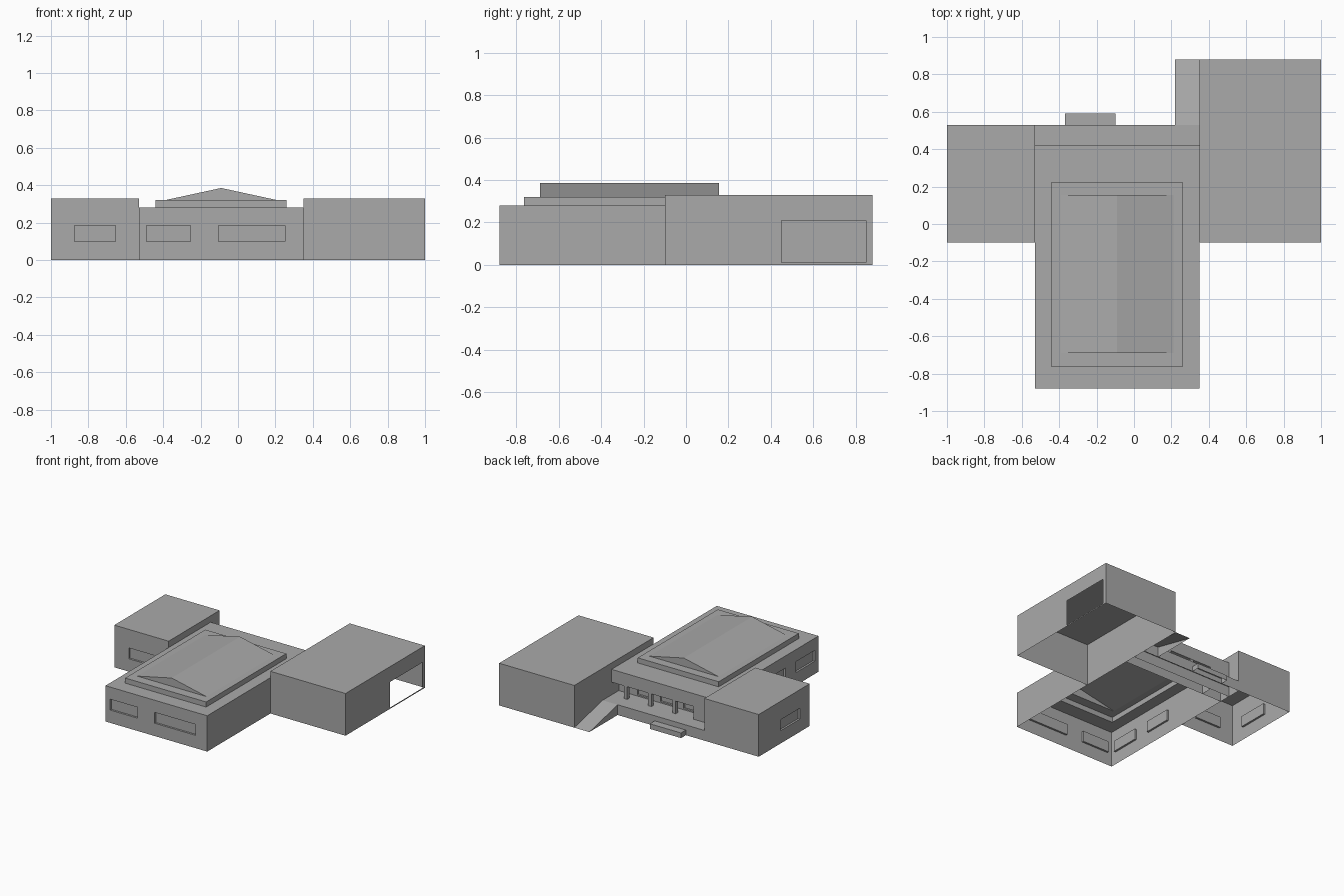
import bpy
from mathutils import Vector

if "Cube" in bpy.data.objects:
    bpy.data.objects.remove(bpy.data.objects["Cube"])

GREY = (0.4, 0.4, 0.4, 1)
mat = bpy.data.materials.new("plain_grey")
mat.use_nodes = True
mat.diffuse_color = GREY
mat.node_tree.nodes["Principled BSDF"].inputs["Base Color"].default_value = GREY


def add_mesh(name, verts, faces):
    mesh = bpy.data.meshes.new(name)
    mesh.from_pydata([tuple(v) for v in verts], [], faces)
    mesh.materials.append(mat)
    ob = bpy.data.objects.new(name, mesh)
    bpy.context.collection.objects.link(ob)
    return ob


def quads(name, polys):
    """Build one object from a list of separate polygons."""
    verts, faces = [], []
    for poly in polys:
        faces.append(list(range(len(verts), len(verts) + len(poly))))
        verts += poly
    return add_mesh(name, verts, faces)


def wall(name, a, b, top, windows=(), doors=(), depth=0.015):
    """Wall from a to b, outside on the right; windows are recessed, doors open.
    Openings are (start, end, low, high), measured along the wall and in z."""
    a, b = Vector((*a, 0)), Vector((*b, 0))
    along = (b - a).normalized()
    inward = Vector((-along.y, along.x, 0)) * depth
    up = Vector((0, 0, 1))
    openings = list(windows) + list(doors)
    us = sorted({0, (b - a).length, *[u for o in openings for u in o[:2]]})
    zs = sorted({0, top, *[z for o in openings for z in o[2:]]})

    def rect(u0, u1, z0, z1):
        return [a + along * u + up * z
                for u, z in ((u0, z0), (u1, z0), (u1, z1), (u0, z1))]

    polys = []
    for u0, u1 in zip(us, us[1:]):
        for z0, z1 in zip(zs, zs[1:]):
            u, z = (u0 + u1) / 2, (z0 + z1) / 2
            if not any(o[0] < u < o[1] and o[2] < z < o[3] for o in openings):
                polys.append(rect(u0, u1, z0, z1))
    for o in windows:
        outer = rect(*o)
        inner = [p + inward for p in outer]
        polys.append(inner)
        for i in range(4):
            j = (i + 1) % 4
            polys.append([outer[i], outer[j], inner[j], inner[i]])
    return quads(name, polys)


def rect_at(x0, x1, y0, y1, z):
    return [Vector(p) for p in ((x0, y0, z), (x1, y0, z), (x1, y1, z), (x0, y1, z))]


def box(name, x0, x1, y0, y1, z0, z1):
    low, high = rect_at(x0, x1, y0, y1, z0), rect_at(x0, x1, y0, y1, z1)
    sides = [[low[i], low[(i + 1) % 4], high[(i + 1) % 4], high[i]] for i in range(4)]
    return quads(name, [high] + sides)


def wing(name, x0, x1, y0, y1, top, windows, doors):
    """Hollow block, open below; openings are keyed by side."""
    c = [(x0, y0), (x1, y0), (x1, y1), (x0, y1)]
    for i, side in enumerate(("front", "right", "back", "left")):
        wall(f"{name}_{side}_wall", c[i], c[(i + 1) % 4], top,
             windows.get(side, ()), doors.get(side, ()))
    quads(f"{name}_roof", [rect_at(x0, x1, y0, y1, top)])


# Main dimensions
L, R, FRONT, BACK, INNER = -0.53, 0.35, -0.88, 0.42, -0.10
HALL, WING = 0.28, 0.33
SILL, HEAD = 0.10, 0.185
DECK, LINTEL, PORCH = 0.08, 0.18, 0.33

# Side wings
wing("small_wing", -1, L, INNER, 0.53, WING,
     {"front": [(0.125, 0.345, SILL, HEAD)],
      "left": [(0.27, 0.51, SILL, HEAD)]}, {})
wing("large_wing", R, 1, INNER, 0.88, WING, {},
     {"right": [(0.55, 0.95, 0.01, 0.21)]})

# Hall walls
wall("hall_front_wall", (L, FRONT), (R, FRONT), HALL,
     [(0.04, 0.275, SILL, HEAD), (0.425, 0.78, SILL, HEAD)])
wall("hall_right_wall", (R, FRONT), (R, INNER), HALL)
wall("hall_left_wall", (L, INNER), (L, FRONT), HALL,
     [(0.15, 0.37, SILL, HEAD), (0.505, 0.735, SILL, HEAD)])

# Recessed porch on the back: fascia, glazed wall, ceiling, pier and columns
wall("porch_fascia", (R, BACK), (L, BACK), HALL, doors=[(0, 0.71, DECK, LINTEL)])
wall("porch_glazed_wall", (R, PORCH), (L, PORCH), HALL,
     [(0.16 + 0.2 * i, 0.29 + 0.2 * i, DECK + 0.01, LINTEL - 0.01) for i in range(3)])
wall("porch_pier_return", (-0.36, PORCH), (-0.36, BACK), LINTEL)
quads("porch_ceiling", [rect_at(-0.36, R, PORCH, BACK, LINTEL)[::-1]])
for i, x in enumerate((0.23, 0.02, -0.19)):
    box(f"porch_column_{i + 1}", x - 0.014, x + 0.014, 0.39, 0.418, DECK, LINTEL)

# Porch deck, steps and access ramp
box("porch_deck", L, R, PORCH, 0.53, 0, DECK)
box("porch_step", -0.37, -0.10, 0.53, 0.59, 0, 0.04)
ramp = [Vector(p) for x in (0.22, R)
        for p in ((x, 0.53, 0), (x, 0.88, 0), (x, 0.53, DECK))]
add_mesh("access_ramp", ramp, [(0, 2, 1), (3, 4, 5), (1, 2, 5, 4), (0, 3, 5, 2)])

# Stepped hall roof: flat border, raised curb, then a low gable
rings = [rect_at(L, R, FRONT, BACK, HALL),
         rect_at(-0.44, 0.26, -0.765, 0.225, HALL),
         rect_at(-0.44, 0.26, -0.765, 0.225, 0.32),
         rect_at(-0.39, 0.21, -0.69, 0.155, 0.32)]
names = ("hall_flat_roof", "roof_curb", "curb_top")
for name, lower, upper in zip(names, rings, rings[1:]):
    quads(name, [[lower[i], lower[(i + 1) % 4], upper[(i + 1) % 4], upper[i]]
                 for i in range(4)])
ridge = [Vector((-0.09, -0.69, 0.385)), Vector((-0.09, 0.155, 0.385))]
add_mesh("gable_roof", rings[3] + ridge,
         [(0, 1, 4), (2, 3, 5), (1, 2, 5, 4), (3, 0, 4, 5)])
